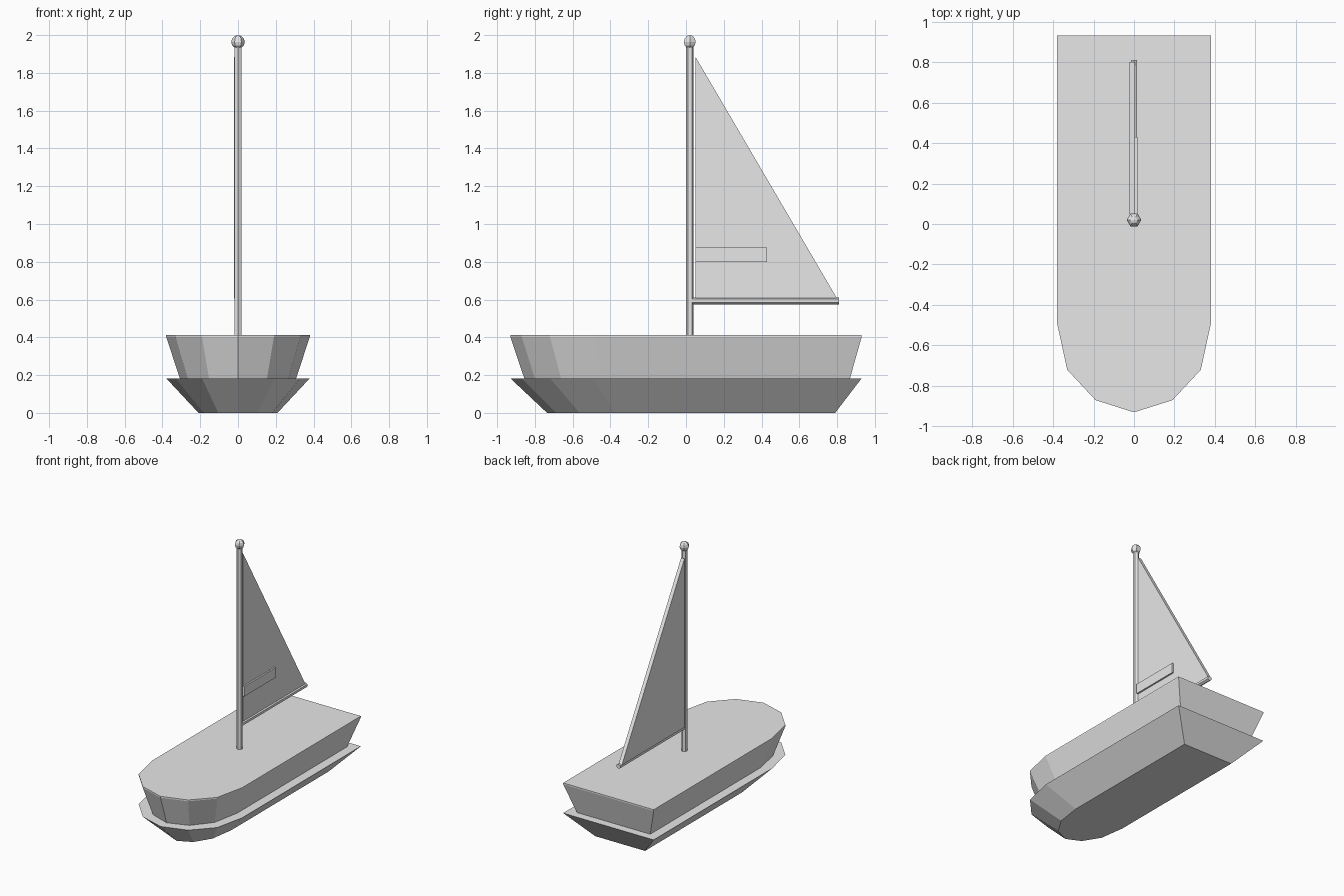
import bpy
import bmesh
import math
from mathutils import Matrix, Vector

cube = bpy.data.objects.get("Cube")
if cube:
    bpy.data.objects.remove(cube, do_unlink=True)

# Single plain grey for the whole boat
grey = bpy.data.materials.new("plain_grey")
grey.use_nodes = True
grey.diffuse_color = (0.8, 0.8, 0.8, 1)
grey.node_tree.nodes["Principled BSDF"].inputs["Base Color"].default_value = (0.8, 0.8, 0.8, 1)


def finish(name, bm):
    bmesh.ops.recalc_face_normals(bm, faces=bm.faces[:])
    mesh = bpy.data.meshes.new(name)
    bm.to_mesh(mesh)
    bm.free()
    mesh.materials.append(grey)
    obj = bpy.data.objects.new(name, mesh)
    bpy.context.collection.objects.link(obj)
    return obj


def loft(name, rings):
    """Skin a stack of equal-length point rings and cap both ends."""
    bm = bmesh.new()
    loops = [[bm.verts.new(p) for p in ring] for ring in rings]
    for a, b in zip(loops, loops[1:]):
        for i in range(len(a)):
            j = (i + 1) % len(a)
            bm.faces.new((a[i], a[j], b[j], b[i]))
    bm.faces.new(loops[0])
    bm.faces.new(loops[-1])
    return finish(name, bm)


def rod(name, start, end, radius, sides=6):
    start, end = Vector(start), Vector(end)
    axis = end - start
    turn = axis.to_track_quat('Z', 'Y').to_matrix().to_4x4()
    bm = bmesh.new()
    bmesh.ops.create_cone(bm, cap_ends=True, segments=sides, radius1=radius,
                          radius2=radius, depth=axis.length,
                          matrix=Matrix.Translation((start + end) / 2) @ turn)
    return finish(name, bm)


def slab(name, profile, x0, x1):
    """Extrude a (y, z) profile across x."""
    return loft(name, [[(x, y, z) for y, z in profile] for x in (x0, x1)])


# Hull plan: square stern, faceted rounded bow
half = [(0.38, 0.93), (0.38, -0.49), (0.33, -0.72), (0.19, -0.87)]
plan = half + [(0, -0.93)] + [(-x, y) for x, y in reversed(half)]


def ring(z, sx=1, sy=1, shift=0):
    return [(x * sx, y * sy + shift, z) for x, y in plan]


loft("lower_hull", [ring(0, 0.55, 0.82, 0.027), ring(0.183)])
loft("upper_hull", [ring(0.183, 0.81, 0.927, 0.006), ring(0.402), ring(0.412)])

# Mast, ball and boom
rod("mast", (0, 0.02, 0.40), (0, 0.02, 1.95), 0.021)
rod("boom", (0, 0.02, 0.593), (0, 0.81, 0.593), 0.018)
bm = bmesh.new()
bmesh.ops.create_uvsphere(bm, u_segments=6, v_segments=6, radius=0.036,
                          matrix=Matrix.Translation((0, 0.02, 1.964))
                          @ Matrix.Rotation(math.pi / 2, 4, 'Z'))
finish("mast_ball", bm)

# Sail with a raised batten on one side
slab("sail", [(0.05, 0.605), (0.80, 0.605), (0.05, 1.885)], -0.022, 0.006)
slab("sail_batten", [(0.05, 0.80), (0.43, 0.80), (0.43, 0.875), (0.05, 0.875)], 0.004, 0.018)
